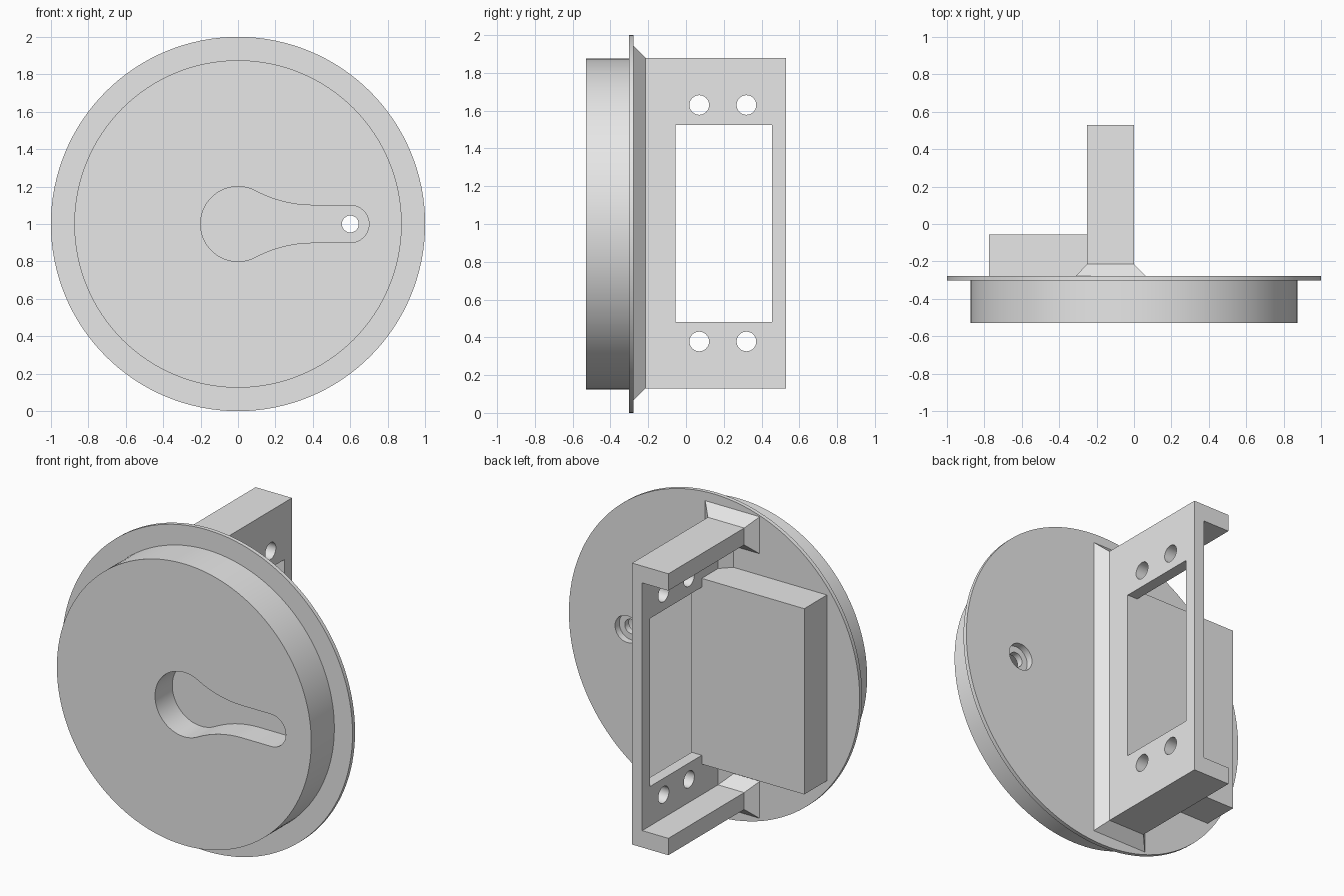
import bpy, bmesh, math
from mathutils import Matrix

if "Cube" in bpy.data.objects:
    bpy.data.objects.remove(bpy.data.objects["Cube"])

grey = bpy.data.materials.new("plain grey")
grey.diffuse_color = (0.8, 0.8, 0.8, 1)
grey.use_nodes = True
grey.node_tree.nodes["Principled BSDF"].inputs["Base Color"].default_value = grey.diffuse_color


def loft(name, sections):
    """Closed solid through (outline in x/z, y) sections."""
    bm = bmesh.new()
    rings = [[bm.verts.new((x, y, z)) for x, z in outline] for outline, y in sections]
    for a, b in zip(rings, rings[1:]):
        for i in range(len(a)):
            j = (i + 1) % len(a)
            bm.faces.new((a[i], a[j], b[j], b[i]))
    bm.faces.new(rings[0])
    bm.faces.new(rings[-1])
    bmesh.ops.recalc_face_normals(bm, faces=bm.faces)
    mesh = bpy.data.meshes.new(name)
    bm.to_mesh(mesh)
    bm.free()
    mesh.materials.append(grey)
    ob = bpy.data.objects.new(name, mesh)
    bpy.context.collection.objects.link(ob)
    return ob


def arc(cx, cz, r, a0, a1, n):
    return [(cx + r * math.cos(a0 + (a1 - a0) * i / n),
             cz + r * math.sin(a0 + (a1 - a0) * i / n)) for i in range(n + 1)]


def circle(r, n, cx=0, cz=1):
    return arc(cx, cz, r, 0, math.tau, n)[:-1]


def rect(x0, x1, z0, z1):
    return [(x0, z0), (x1, z0), (x1, z1), (x0, z1)]


def cut(ob, cutters):
    bpy.context.view_layer.objects.active = ob
    for c in cutters:
        mod = ob.modifiers.new("cut", 'BOOLEAN')
        mod.operation, mod.solver, mod.object = 'DIFFERENCE', 'EXACT', c
        bpy.ops.object.modifier_apply(modifier=mod.name)
    for c in cutters:
        bpy.data.objects.remove(c)


def smooth(ob):
    bpy.ops.object.select_all(action='DESELECT')
    ob.select_set(True)
    bpy.context.view_layer.objects.active = ob
    bpy.ops.object.shade_smooth_by_angle(angle=math.radians(30))


# Round cover: thick face with a thin wider rim
cover = loft("cover_disc", [(circle(0.875, 128), -0.53), (circle(0.875, 128), -0.303),
                            (circle(1.0, 128), -0.303), (circle(1.0, 128), -0.278)])

# Keyhole recess: big circle blended by a concave arc into a round-ended slot
R = 0.65
t = math.atan2(0.1 + R, 0.4)
upper = (arc(0.6, 0, 0.1, 0, math.pi / 2, 10)
         + arc(0.4, 0.1 + R, R, -math.pi / 2, t - math.pi, 14)
         + arc(0, 0, 0.2, t, math.pi, 24)[1:])
lower = [(x, -z) for x, z in reversed(upper[1:-1])]
keyhole = [(x, z + 1) for x, z in upper + lower]
cut(cover, [loft("recess_cutter", [(keyhole, -0.6), (keyhole, -0.36)]),
            loft("hole_cutter", [(circle(0.045, 32, 0.6), -0.5), (circle(0.045, 32, 0.6), -0.2)]),
            loft("counterbore_cutter", [(circle(0.083, 32, 0.6), -0.32), (circle(0.083, 32, 0.6), -0.2)])])
smooth(cover)


def channel(d):
    """C-shaped section grown outward by d."""
    top = [(d, 1.88 + d), (-0.25 - d, 1.88 + d), (-0.25 - d, 1.775 - d), (-0.07 - d, 1.775 - d)]
    return top + [(x, 2.01 - z) for x, z in reversed(top)]


# Mounting bracket with a chamfered foot
bracket = loft("mounting_bracket", [(channel(0.0625), -0.285), (channel(0.0625), -0.278),
                                    (channel(0), -0.215), (channel(0), 0.53)])
window = rect(-0.15, 0.1, 0.48, 1.525)
cutters = [loft("window_cutter", [(window, -0.055), (window, 0.455)])]

# Screw holes through the bracket plate
for y in (0.07, 0.32):
    for z in (0.378, 1.63):
        c = loft("screw_cutter", [(circle(0.052, 32, 0, 0), -0.15), (circle(0.052, 32, 0, 0), 0.15)])
        c.data.transform(Matrix.Translation((0, y, z)) @ Matrix.Rotation(math.pi / 2, 4, 'Z'))
        cutters.append(c)
cut(bracket, cutters)
smooth(bracket)

# Solid block beside the bracket
block = rect(-0.775, -0.06, 0.425, 1.58)
loft("side_block", [(block, -0.285), (block, -0.055)])
